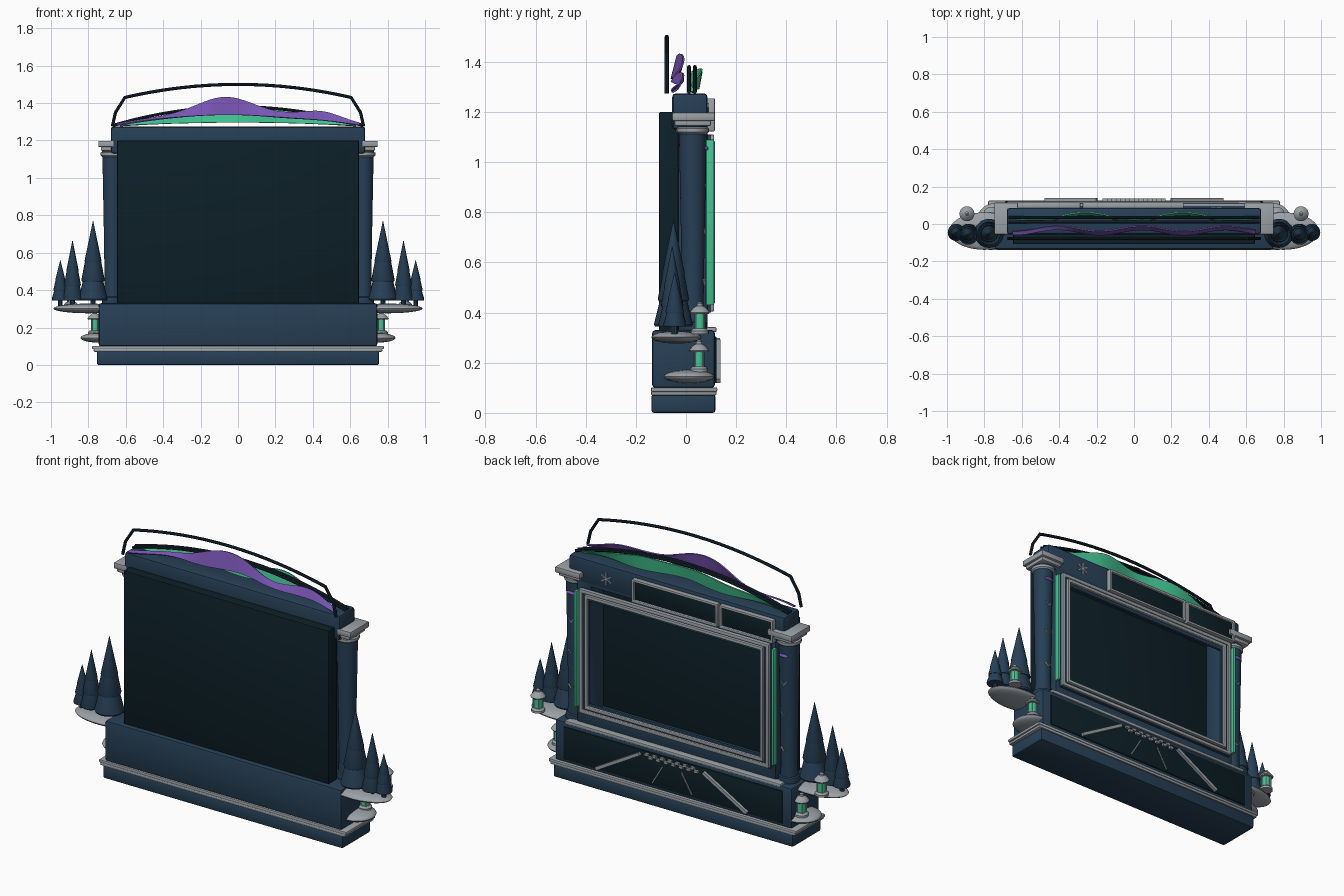
import bpy, bmesh, math
from mathutils import Matrix, Vector

if "Cube" in bpy.data.objects:
    bpy.data.objects.remove(bpy.data.objects["Cube"])


def mat(name, c):
    m = bpy.data.materials.new(name)
    m.diffuse_color = (*c, 1)
    m.use_nodes = True
    m.node_tree.nodes["Principled BSDF"].inputs["Base Color"].default_value = m.diffuse_color
    return m


NAVY = mat("navy", (0.020, 0.050, 0.092))
DARK = mat("dark_teal", (0.004, 0.014, 0.021))
INK = mat("ink_blue", (0.009, 0.020, 0.034))
GREY = mat("frost_grey", (0.33, 0.36, 0.39))
GREEN = mat("aurora_green", (0.055, 0.55, 0.29))
PURPLE = mat("aurora_purple", (0.19, 0.09, 0.45))


def finish(bm, name, m, bevel=0):
    bmesh.ops.recalc_face_normals(bm, faces=bm.faces)
    me = bpy.data.meshes.new(name)
    bm.to_mesh(me)
    bm.free()
    me.materials.append(m)
    o = bpy.data.objects.new(name, me)
    bpy.context.collection.objects.link(o)
    if bevel:
        b = o.modifiers.new("bevel", 'BEVEL')
        b.width, b.segments = bevel, 2
    return o


def add_box(bm, x0, x1, y0, y1, z0, z1):
    mx = Matrix.Translation(((x0 + x1) / 2, (y0 + y1) / 2, (z0 + z1) / 2))
    bmesh.ops.create_cube(bm, size=1, matrix=mx @ Matrix.Diagonal((x1 - x0, y1 - y0, z1 - z0, 1)))


def box(name, x0, x1, y0, y1, z0, z1, m, bevel=0.006):
    bm = bmesh.new()
    add_box(bm, x0, x1, y0, y1, z0, z1)
    return finish(bm, name, m, bevel)


def frame(name, x0, x1, z0, z1, y0, y1, w, m, bevel=0.004):
    # rectangular ring in the xz plane, border width w
    bm = bmesh.new()
    loops = []
    for y in (y0, y1):
        for d in (0, w):
            loops.append([bm.verts.new(p) for p in ((x0 + d, y, z0 + d), (x1 - d, y, z0 + d),
                                                    (x1 - d, y, z1 - d), (x0 + d, y, z1 - d))])
    for a, b in ((0, 1), (1, 3), (3, 2), (2, 0)):
        for i in range(4):
            j = (i + 1) % 4
            bm.faces.new((loops[a][i], loops[a][j], loops[b][j], loops[b][i]))
    return finish(bm, name, m, bevel)


def lathe(name, prof, loc, m, n=24, scale=(1, 1, 1)):
    bm = bmesh.new()
    rings = []
    for r, z in prof:
        rings.append([bm.verts.new((loc[0] + scale[0] * r * math.cos(2 * math.pi * i / n),
                                    loc[1] + scale[1] * r * math.sin(2 * math.pi * i / n),
                                    loc[2] + scale[2] * z)) for i in range(n)])
    for a, b in zip(rings, rings[1:]):
        for i in range(n):
            bm.faces.new((a[i], a[(i + 1) % n], b[(i + 1) % n], b[i]))
    bm.faces.new(rings[0])
    bm.faces.new(rings[-1])
    return finish(bm, name, m)


def bar(name, p, q, y0, y1, w, m):
    # straight bar between two (x, z) points
    a, b = Vector((p[0], 0, p[1])), Vector((q[0], 0, q[1]))
    d = b - a
    mx = Matrix.Translation((a + b) / 2 + Vector((0, (y0 + y1) / 2, 0))) @ Matrix.Rotation(-math.atan2(d.z, d.x), 4, 'Y')
    bm = bmesh.new()
    bmesh.ops.create_cube(bm, size=1, matrix=mx @ Matrix.Diagonal((d.length, y1 - y0, w, 1)))
    return finish(bm, name, m)


def tube(name, pts, r, m):
    c = bpy.data.curves.new(name, 'CURVE')
    c.dimensions, c.bevel_depth, c.bevel_resolution, c.use_fill_caps = '3D', r, 2, True
    s = c.splines.new('POLY')
    s.points.add(len(pts) - 1)
    for k, p in zip(s.points, pts):
        k.co = (*p, 1)
    c.materials.append(m)
    o = bpy.data.objects.new(name, c)
    bpy.context.collection.objects.link(o)


def ribbon(name, x0, x1, yf, lo, hi, tilt, m, n=90):
    bm = bmesh.new()
    prev = None
    for i in range(n + 1):
        x = x0 + (x1 - x0) * i / n
        col = [bm.verts.new((x, yf(x) + tilt * (t - 0.5), lo(x) + t * (hi(x) - lo(x)))) for t in (0, 0.5, 1)]
        if prev:
            for k in (0, 1):
                bm.faces.new((prev[k], col[k], col[k + 1], prev[k + 1]))
        prev = col
    o = finish(bm, name, m)
    s = o.modifiers.new("thick", 'SOLIDIFY')
    s.thickness, s.offset = 0.007, 0


# base
box("foot", -0.755, 0.755, -0.138, 0.117, 0, 0.075, NAVY, 0.01)
box("foot_trim_low", -0.772, 0.772, -0.14, 0.122, 0.07, 0.088, GREY)
box("foot_trim_high", -0.78, 0.78, -0.14, 0.125, 0.084, 0.102, GREY)
box("base_body", -0.745, 0.745, -0.135, 0.115, 0.1, 0.33, NAVY, 0.012)
box("base_panel", -0.69, 0.69, 0.11, 0.122, 0.118, 0.305, DARK)
box("ledge", -0.68, 0.68, 0.07, 0.122, 0.322, 0.342, GREY)

# road picture on the base panel
for s in (-1, 1):
    bar("road_edge", (s * 0.2, 0.285), (s * 0.475, 0.127), 0.12, 0.138, 0.018, GREY)
    bar("lane_line", (s * 0.06, 0.245), (s * 0.125, 0.135), 0.12, 0.127, 0.005, GREY)
bm = bmesh.new()
for i in range(14):
    x = -0.168 + i * 0.024
    z = 0.27 + 0.014 * (i % 2)
    add_box(bm, x, x + 0.024, 0.12, 0.136, z, z + 0.014)
finish(bm, "checker_strip", GREY)

# back panel and screen housing
box("back_panel", -0.647, 0.647, -0.108, -0.03, 0.325, 1.2, DARK)
frame("screen_housing", -0.625, 0.625, 0.32, 1.21, -0.035, 0.085, 0.085, NAVY)
frame("screen_surround", -0.6, 0.6, 0.40, 1.11, 0.08, 0.1, 0.06, NAVY)
frame("screen_frame_outer", -0.598, 0.598, 0.405, 1.11, 0.09, 0.112, 0.02, GREY)
frame("screen_frame_inner", -0.562, 0.562, 0.435, 1.085, 0.09, 0.115, 0.018, GREY)

# header with two sign boards
box("header", -0.68, 0.68, -0.055, 0.086, 1.13, 1.275, NAVY, 0.015)
for a, b in ((-0.275, 0.265), (-0.625, -0.287)):
    box("sign_board", a + 0.005, b - 0.005, 0.08, 0.1, 1.128, 1.25, DARK)
    frame("sign_frame", a, b, 1.123, 1.255, 0.085, 0.115, 0.014, GREY)
for k in range(3):
    t = k * math.pi / 3 + math.pi / 2
    dx, dz = 0.036 * math.cos(t), 0.036 * math.sin(t)
    bar("snowflake_arm", (0.44 - dx, 1.2 - dz), (0.44 + dx, 1.2 + dz), 0.084, 0.091, 0.006, GREY)

TREES = ((0.775, -0.05, 0.078, 0.77), (0.885, -0.055, 0.056, 0.665), (0.95, -0.045, 0.046, 0.56))
DOME = [(math.cos(a * math.pi / 12) + 1e-4, math.sin(a * math.pi / 12)) for a in range(-6, 7)]
for s in (-1, 1):
    # columns
    cx = s * 0.67
    lathe("column", [(0.05, 0.33), (0.043, 0.42), (0.047, 0.7), (0.055, 1.12)], (cx, 0.027, 0), NAVY, 32)
    lathe("column_base", [(0.056, 0.33), (0.058, 0.345), (0.055, 0.36), (0.048, 0.365)], (cx, 0.027, 0), NAVY, 32)
    lathe("column_ring", [(0.056, 1.113), (0.064, 1.12), (0.064, 1.135), (0.056, 1.14)], (cx, 0.027, 0), GREY, 32)
    lathe("column_neck", [(0.054, 1.135), (0.062, 1.168)], (cx, 0.027, 0), NAVY, 32)
    box("capital_low", min(s * 0.6, s * 0.733), max(s * 0.6, s * 0.733), -0.045, 0.1, 1.145, 1.17, GREY)
    box("capital", min(s * 0.59, s * 0.747), max(s * 0.59, s * 0.747), -0.055, 0.115, 1.165, 1.198, GREY)
    # column ornaments
    lathe("column_gem", DOME, (cx, 0.078, 1.055), PURPLE, 16, (0.028, 0.012, 0.01))
    for z in (0.9, 0.72, 0.52):
        for d in (-1, 1):
            bar("frost_twig", (cx, z - 0.012), (cx + d * 0.02, z + 0.012), 0.066, 0.08, 0.004, GREY)
    # light strip
    box("light_strip", s * 0.622 - 0.008, s * 0.622 + 0.008, 0.08, 0.112, 0.43, 1.09, GREEN, 0.003)
    # snow shelves
    lathe("upper_snow_shelf", DOME, (s * 0.8, -0.038, 0.302), GREY, 40, (0.187, 0.1, 0.026))
    lathe("lower_snow_shelf", DOME, (s * 0.742, 0.012, 0.145), GREY, 40, (0.1, 0.1, 0.026))
    # fir trees
    for x, y, r, top in TREES:
        z0 = 0.345
        h = top - z0
        lathe("tree_trunk", [(0.013, 0.31), (0.012, z0 + 0.03)], (s * x, y, 0), NAVY, 10)
        for f, a, b in ((1, 0, 0.5), (0.8, 0.24, 0.75), (0.58, 0.48, 1)):
            lathe("tree_tier", [(r * f * 0.95, z0 + a * h), (r * f, z0 + a * h + 0.008),
                                (0.0008 if b == 1 else r * f * 0.35, z0 + b * h)], (s * x, y, 0), NAVY, 20)
    # lanterns
    for x, y, z in ((0.893, 0.055, 0.315), (0.765, 0.052, 0.163)):
        p = (s * x, y, z)
        lathe("lantern_base", [(0.036, 0), (0.036, 0.012), (0.026, 0.022)], p, GREY, 20)
        lathe("lantern_glass", [(0.022, 0.02), (0.022, 0.085)], p, GREEN, 20)
        lathe("lantern_roof", [(0.036, 0.08), (0.04, 0.086), (0.026, 0.104), (0.012, 0.112),
                               (0.012, 0.122), (0.004, 0.128)], p, GREY, 20)
        for k in range(4):
            t = math.pi / 4 + k * math.pi / 2
            lathe("lantern_post", [(0.0035, 0.015), (0.0035, 0.085)],
                  (p[0] + 0.025 * math.cos(t), y + 0.025 * math.sin(t), z), GREY, 6)

# top arch and low ridge rods
arc = [(0.605 * math.sin(t / 12 * math.pi / 2), 0) for t in range(-12, 13)]
pts = [(-0.672, -0.077, 1.275), (-0.655, -0.077, 1.35)]
pts += [(x, -0.077, 1.5 - 0.07 * (x / 0.605) ** 2) for x, _ in arc]
pts += [(0.655, -0.077, 1.35), (0.672, -0.077, 1.275)]
tube("top_arch", pts, 0.0085, INK)
for y in (0.012, 0.035):
    tube("ridge_rod", [(x / 30 * 0.67, y, 1.28 + 0.1 * (1 - (x / 30) ** 2)) for x in range(-30, 31)], 0.008, INK)


# aurora ribbons
def bell(x, c, w):
    return math.exp(-((x - c) / w) ** 2)


ribbon("purple_aurora", -0.65, 0.65,
       lambda x: -0.034 + 0.014 * math.sin(x * 14 + 1),
       lambda x: 1.28 + 0.058 * max(0, 1 - (x / 0.65) ** 2) - 0.008 * bell(x, 0.25, 0.2),
       lambda x: 1.288 + 0.062 * max(0, 1 - (x / 0.65) ** 2) + 0.083 * bell(x, -0.07, 0.2) + 0.035 * bell(x, 0.45, 0.14),
       0.02, PURPLE)
ribbon("green_aurora", -0.63, 0.63,
       lambda x: 0.038 + 0.018 * math.cos(2 * math.pi * (x - 0.26) / 0.52),
       lambda x: 1.278 + 0.018 * max(0, 1 - (x / 0.63) ** 2),
       lambda x: 1.284 + 0.075 * max(0, 1 - (x / 0.63) ** 2) + 0.025 * bell(x, 0.25, 0.14) + 0.015 * bell(x, -0.2, 0.15),
       0.012, GREEN)

# smooth shading with sharp edges kept
bpy.ops.object.select_all(action='SELECT')
bpy.context.view_layer.objects.active = bpy.context.scene.objects["top_arch"]
bpy.ops.object.convert(target='MESH')
bpy.ops.object.shade_smooth_by_angle(angle=math.radians(35))
